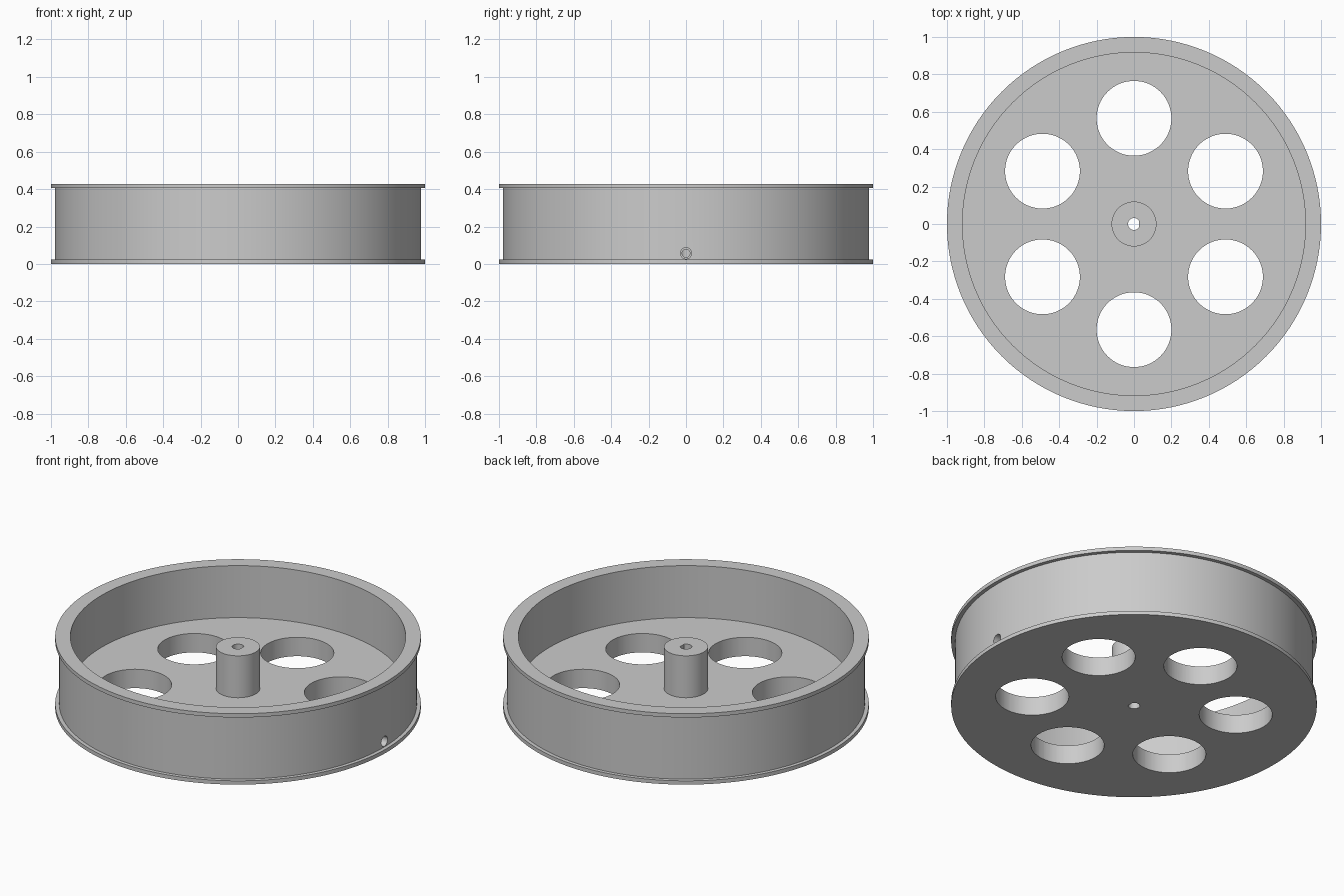
import bpy, bmesh, math
from mathutils import Matrix

cube = bpy.data.objects.get("Cube")
if cube:
    bpy.data.objects.remove(cube, do_unlink=True)

HEIGHT, FLOOR, HUB_TOP, LIP = 0.428, 0.114, 0.367, 0.023
DRUM_R, INNER_R, HUB_R, BORE_R = 0.978, 0.917, 0.12, 0.032
SCREW_Z = 0.057

grey = bpy.data.materials.new("plain grey")
grey.use_nodes = True
colour = (0.6, 0.6, 0.6, 1)
grey.diffuse_color = colour
grey.node_tree.nodes["Principled BSDF"].inputs["Base Color"].default_value = colour


def make_object(name, bm):
    bmesh.ops.recalc_face_normals(bm, faces=bm.faces)
    mesh = bpy.data.meshes.new(name)
    bm.to_mesh(mesh)
    bm.free()
    mesh.materials.append(grey)
    obj = bpy.data.objects.new(name, mesh)
    bpy.context.collection.objects.link(obj)
    return obj


def lathe(name, profile, steps):
    """Revolve (radius, z) points that start and end on the axis."""
    bm = bmesh.new()
    verts = [bm.verts.new((r, 0, z)) for r, z in profile]
    edges = [bm.edges.new(pair) for pair in zip(verts, verts[1:])]
    bmesh.ops.spin(bm, geom=verts + edges, cent=(0, 0, 0), axis=(0, 0, 1),
                   angle=math.tau, steps=steps, use_merge=True)
    bmesh.ops.remove_doubles(bm, verts=bm.verts, dist=1e-5)
    return make_object(name, bm)


def cylinder(name, radius, depth, matrix, sides, flat=None):
    bm = bmesh.new()
    bmesh.ops.create_cone(bm, cap_ends=True, segments=sides, radius1=radius,
                          radius2=radius, depth=depth)
    if flat:  # flatten one side for a D-shaped bore
        for v in bm.verts:
            v.co.x = min(v.co.x, flat)
        bmesh.ops.remove_doubles(bm, verts=bm.verts, dist=1e-6)
    bmesh.ops.transform(bm, matrix=matrix, verts=bm.verts)
    return make_object(name, bm)


def radial_cutter(name, radius, x0, x1):
    place = Matrix.Translation(((x0 + x1) / 2, 0, SCREW_Z)) @ Matrix.Rotation(math.pi / 2, 4, 'Y')
    return cylinder(name, radius, x1 - x0, place, 32)


# Flanged drum, floor and hub in one revolved profile
wheel = lathe("wheel", [
    (0, 0), (1, 0), (1, LIP), (DRUM_R, LIP),
    (DRUM_R, HEIGHT - LIP), (1, HEIGHT - LIP), (1, HEIGHT), (INNER_R, HEIGHT),
    (INNER_R, FLOOR), (HUB_R, FLOOR), (HUB_R, HUB_TOP), (0, HUB_TOP)], 128)

# Six lightening holes, the shaft bore and the stepped set-screw hole
cutters = []
for i in range(6):
    place = Matrix.Rotation(math.radians(30 + 60 * i), 4, 'Z') @ Matrix.Translation((0.565, 0, 0))
    cutters.append(cylinder("floor_hole_cutter", 0.2, 0.5, place, 64))
cutters.append(cylinder("bore_cutter", BORE_R, 2, Matrix(), 32, flat=0.026))
cutters.append(radial_cutter("screw_access_cutter", 0.03, 0.12, 1.2))
cutters.append(radial_cutter("screw_thread_cutter", 0.021, 0.005, 0.2))

for cutter in cutters:
    cutter.hide_render = True
    mod = wheel.modifiers.new(cutter.name, 'BOOLEAN')
    mod.operation = 'DIFFERENCE'
    mod.solver = 'EXACT'
    mod.object = cutter

# Bake the cuts and drop the cutters
bpy.context.view_layer.update()
graph = bpy.context.evaluated_depsgraph_get()
baked = bpy.data.meshes.new_from_object(wheel.evaluated_get(graph))
wheel.modifiers.clear()
wheel.data = baked
baked.name = "wheel"
for cutter in cutters:
    bpy.data.objects.remove(cutter, do_unlink=True)

for obj in bpy.context.selected_objects:
    obj.select_set(False)
wheel.select_set(True)
bpy.context.view_layer.objects.active = wheel
bpy.ops.object.shade_smooth_by_angle(angle=math.radians(30))
